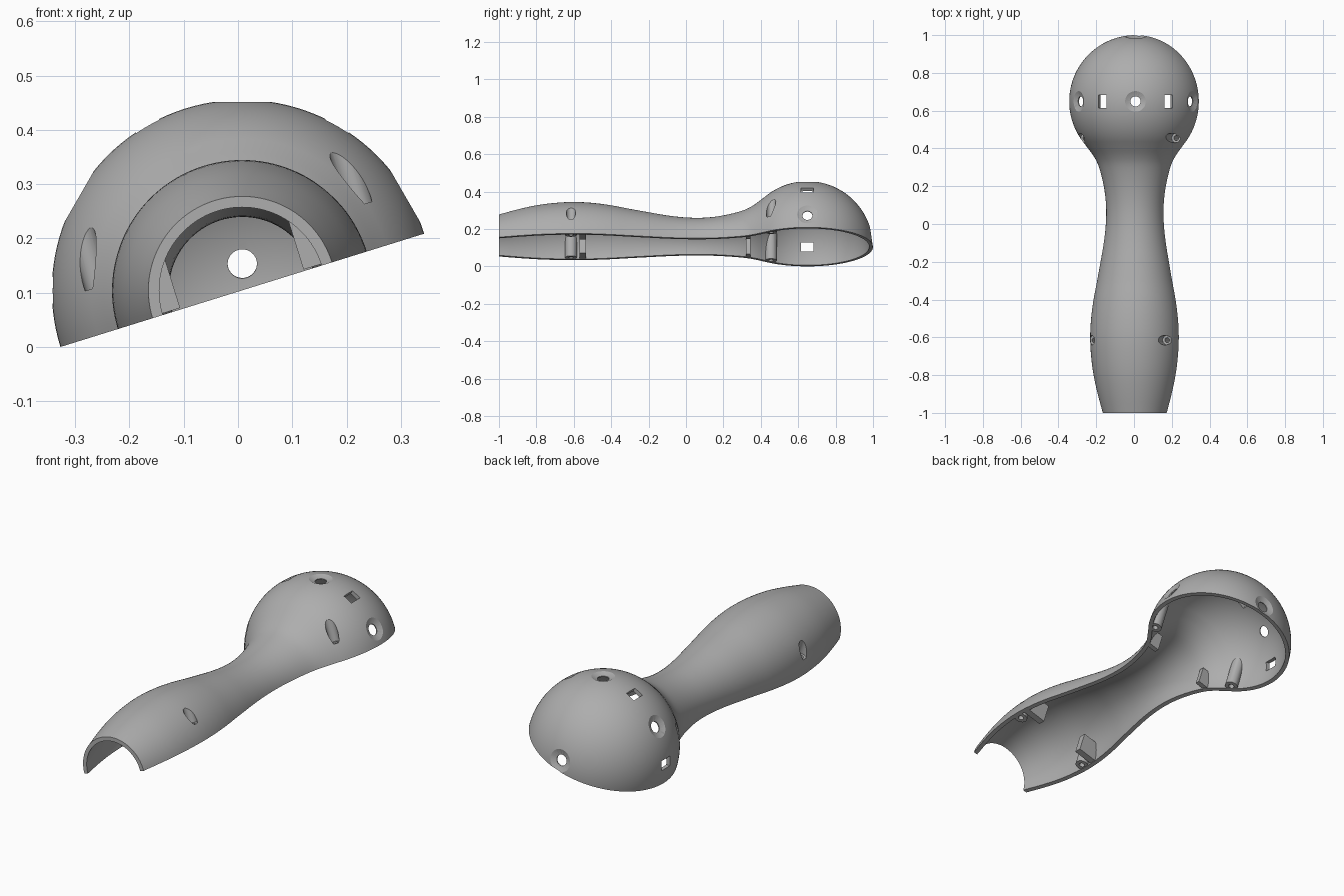
import bpy, bmesh, math
from mathutils import Vector, Matrix

if "Cube" in bpy.data.objects:
    bpy.data.objects.remove(bpy.data.objects["Cube"])

TILT = math.radians(17.3)
R, DOME_Y, WALL, STEPS = 0.351, 0.649, 0.02, 64

grey = bpy.data.materials.new("grey plastic")
grey.use_nodes = True
grey.diffuse_color = (0.42, 0.42, 0.42, 1)
grey.node_tree.nodes["Principled BSDF"].inputs["Base Color"].default_value = (0.42, 0.42, 0.42, 1)


def make(name, bm):
    bmesh.ops.recalc_face_normals(bm, faces=bm.faces)
    me = bpy.data.meshes.new(name)
    bm.to_mesh(me)
    bm.free()
    me.materials.append(grey)
    ob = bpy.data.objects.new(name, me)
    bpy.context.collection.objects.link(ob)
    return ob


def combine(target, tool, operation):
    mod = target.modifiers.new(operation.lower(), 'BOOLEAN')
    mod.object, mod.operation, mod.solver = tool, operation, 'EXACT'
    bpy.context.view_layer.objects.active = target
    bpy.ops.object.modifier_apply(modifier=mod.name)
    bpy.data.objects.remove(tool)


def cone(origin, axis, start, end, r1, r2, segments=32):
    """Cone or cylinder between two distances along an axis."""
    axis = Vector(axis).normalized()
    place = Matrix.Translation(Vector(origin) + axis * (start + end) / 2)
    bm = bmesh.new()
    bmesh.ops.create_cone(bm, cap_ends=True, segments=segments, radius1=r1, radius2=r2,
                          depth=end - start,
                          matrix=place @ axis.to_track_quat('Z', 'Y').to_matrix().to_4x4())
    return make("tool", bm)


def box(size, matrix):
    bm = bmesh.new()
    bmesh.ops.create_cube(bm, size=1, matrix=matrix @ Matrix.Diagonal((*size, 1)))
    return make("tool", bm)


def half_revolve(name, outer, inner):
    """Sweep the band between two profiles (y, r) half way round the y axis."""
    section = outer + inner[::-1]
    n, m = len(section), len(outer)
    bm = bmesh.new()
    rings = []
    for j in range(STEPS + 1):
        a = math.pi * j / STEPS
        rings.append([bm.verts.new((r * math.cos(a), y, r * math.sin(a))) for y, r in section])
    for a, b in zip(rings, rings[1:]):
        for i in range(n):
            k = (i + 1) % n
            bm.faces.new((a[i], a[k], b[k], b[i]))
    for ring in (rings[0], rings[-1]):
        for i in range(m - 1):
            bm.faces.new((ring[i], ring[i + 1], ring[n - 2 - i], ring[n - 1 - i]))
    bmesh.ops.remove_doubles(bm, verts=bm.verts, dist=1e-5)
    return make(name, bm)


# Outer profile: swelling grip, narrow neck, round head
knots = [(-1, .173), (-.9, .2), (-.8, .222), (-.7, .235), (-.6, .24), (-.5, .235),
         (-.4, .222), (-.3, .203), (-.2, .185), (-.1, .168), (0, .157), (.1, .156),
         (.2, .168), (.3, .193), (.36, .222), (.42, .267)]
pts = [Vector(k) for k in knots]
pts = [2 * pts[0] - pts[1]] + pts + [2 * pts[-1] - pts[-2]]
outer = []
for p0, p1, p2, p3 in zip(pts, pts[1:], pts[2:], pts[3:]):
    for s in range(4):
        t = s / 4
        outer.append(0.5 * (2 * p1 + (p2 - p0) * t + (2 * p0 - 5 * p1 + 4 * p2 - p3) * t * t
                            + (3 * p1 - p0 - 3 * p2 + p3) * t ** 3))
first = math.acos((0.42 - DOME_Y) / R)
for s in range(41):
    a = first * (1 - s / 40)
    outer.append(Vector((DOME_Y + R * math.cos(a), R * math.sin(a))))


def offset(d):
    out = []
    for i, p in enumerate(outer):
        t = (outer[min(i + 1, len(outer) - 1)] - outer[max(i - 1, 0)]).normalized()
        out.append((p.x + t.y * d, max(p.y - t.x * d, 0)))
    out[0] = (-1, outer[0].y - d)
    out[-1] = (DOME_Y + R - d, 0)
    return out


profile = [tuple(p) for p in outer]
profile[-1] = (DOME_Y + R, 0)
shell = half_revolve("handle_shell_half", profile, offset(WALL))

# Screw posts and locating ribs, trimmed to the wall
screws = [(s * u, y) for u, y in ((0.202, -0.615), (0.252, 0.455)) for s in (-1, 1)]
fittings = [cone((u, y, 0), (0, 0, 1), 0.003, 0.4, 0.031, 0.031) for u, y in screws]
for s in (-1, 1):
    for u, y, width, height in ((0.119, -0.552, 0.035, 0.1), (0.135, 0.333, 0.025, 0.09)):
        fittings.append(box((0.2, width, height),
                            Matrix.Translation((s * (u + 0.1), y, 0.003 + height / 2))))
for fitting in fittings:
    core = half_revolve("core", offset(WALL * 0.5), [(y, 0) for y, r in offset(WALL * 0.5)])
    combine(fitting, core, 'INTERSECT')
    combine(shell, fitting, 'UNION')

# Stepped screw holes through the posts
for u, y in screws:
    combine(shell, cone((u, y, 0), (0, 0, 1), 0.085, 0.5, 0.025, 0.025), 'DIFFERENCE')
    combine(shell, cone((u, y, 0), (0, 0, 1), -0.1, 0.3, 0.013, 0.013), 'DIFFERENCE')

# Countersunk round holes in the head
centre = (0, DOME_Y, 0)
to_local = Matrix.Rotation(TILT, 3, 'Y')
directions = [(math.cos(math.radians(a)), 0, math.sin(math.radians(a))) for a in (30, 90, 150)]
directions.append((0, math.cos(math.radians(8.5)), math.sin(math.radians(8.5))))
for d in directions:
    axis = to_local @ Vector(d)
    combine(shell, cone(centre, axis, R - 0.016, R + 0.01, 0.027, 0.089, 48), 'DIFFERENCE')
    combine(shell, cone(centre, axis, R - 0.08, R + 0.03, 0.027, 0.027), 'DIFFERENCE')

# Rectangular slots between the round holes
for a in (60, 120, 180):
    turn = Matrix.Rotation(TILT - math.radians(a), 4, 'Y')
    place = Matrix.Translation(centre) @ turn @ Matrix.Translation((R, 0, 0))
    combine(shell, box((0.12, 0.068, 0.049), place), 'DIFFERENCE')

# Smooth shading, then tilt the cut plane and rest on the ground
bpy.ops.object.select_all(action='DESELECT')
shell.select_set(True)
bpy.context.view_layer.objects.active = shell
bpy.ops.object.shade_smooth_by_angle(angle=math.radians(30))
shell.data.transform(Matrix.Translation((R * (1 - math.cos(TILT)) / 2, 0, R * math.sin(TILT)))
                     @ Matrix.Rotation(-TILT, 4, 'Y'))
